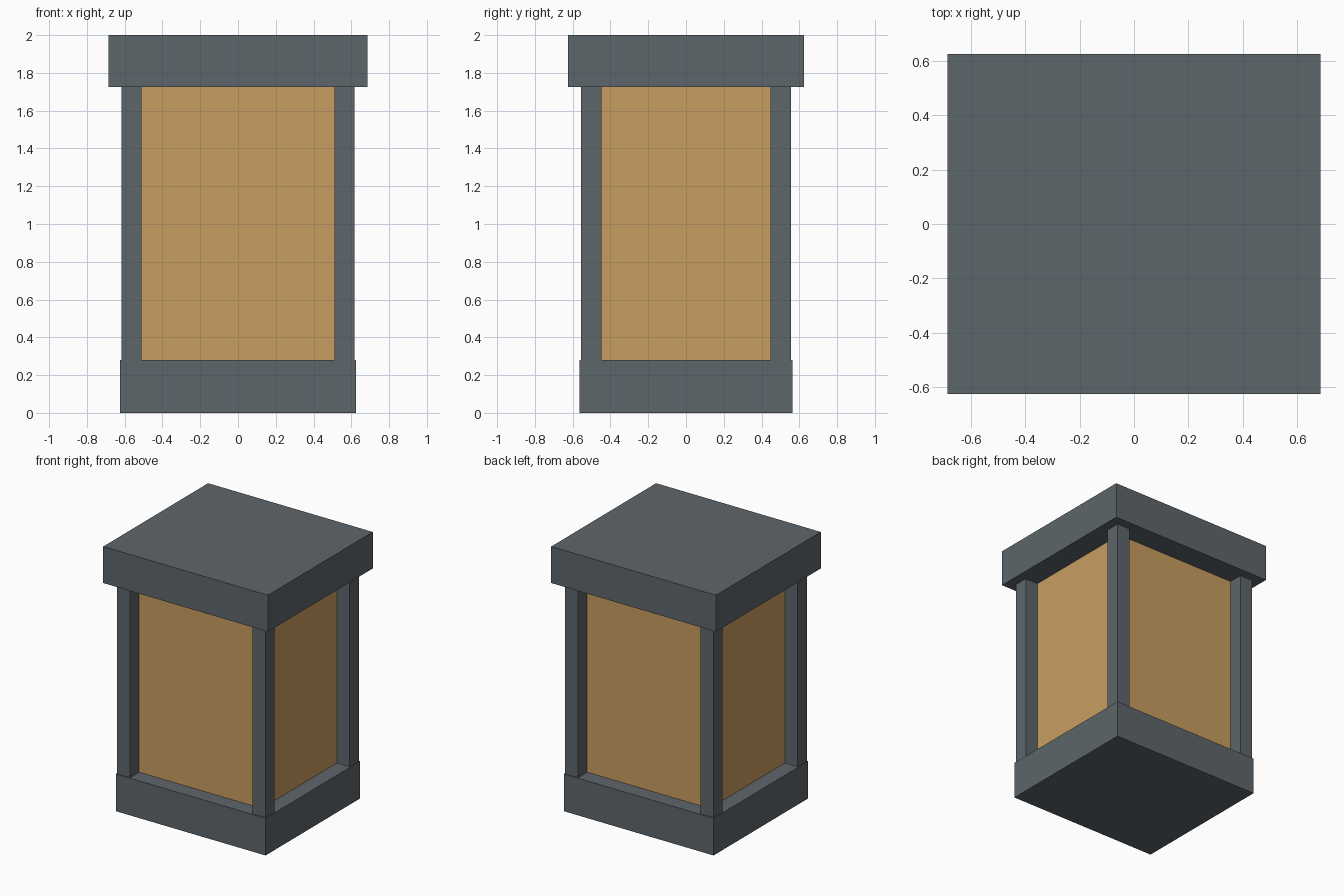
import bpy

if "Cube" in bpy.data.objects:
    bpy.data.objects.remove(bpy.data.objects["Cube"])


def material(name, rgb):
    m = bpy.data.materials.new(name)
    m.diffuse_color = (*rgb, 1.0)
    m.use_nodes = True
    m.node_tree.nodes["Principled BSDF"].inputs["Base Color"].default_value = m.diffuse_color
    return m


def box(name, lo, hi, mat):
    """Axis-aligned box between two corners."""
    bpy.ops.mesh.primitive_cube_add(size=1)
    ob = bpy.context.object
    ob.name = name
    ob.location = [(a + b) / 2 for a, b in zip(lo, hi)]
    ob.scale = [b - a for a, b in zip(lo, hi)]
    bpy.ops.object.transform_apply(location=True, rotation=False, scale=True)
    ob.data.materials.append(mat)
    return ob


slate = material("slate grey", (0.110, 0.133, 0.147))
amber = material("amber panel", (0.584, 0.337, 0.119))

BASE_TOP, CAP_BOTTOM = 0.28, 1.725
OUT_X, OUT_Y = 0.617, 0.556    # outer faces of the posts
IN_X, IN_Y = 0.51, 0.447       # inner faces of the posts, flush with the panels

# Base plinth and overhanging cap
box("base", (-0.624, -0.563, 0), (0.624, 0.563, BASE_TOP), slate)
box("cap", (-0.686, -0.624, CAP_BOTTOM), (0.686, 0.624, 2), slate)

# Glowing core set back between the posts
box("lantern_core", (-IN_X, -IN_Y, BASE_TOP), (IN_X, IN_Y, CAP_BOTTOM), amber)

# Four corner posts
for sx, side in ((-1, "left"), (1, "right")):
    for sy, end in ((-1, "front"), (1, "back")):
        xs = sorted((sx * IN_X, sx * OUT_X))
        ys = sorted((sy * IN_Y, sy * OUT_Y))
        box(f"{end}_{side}_post", (xs[0], ys[0], BASE_TOP),
            (xs[1], ys[1], CAP_BOTTOM), slate)
